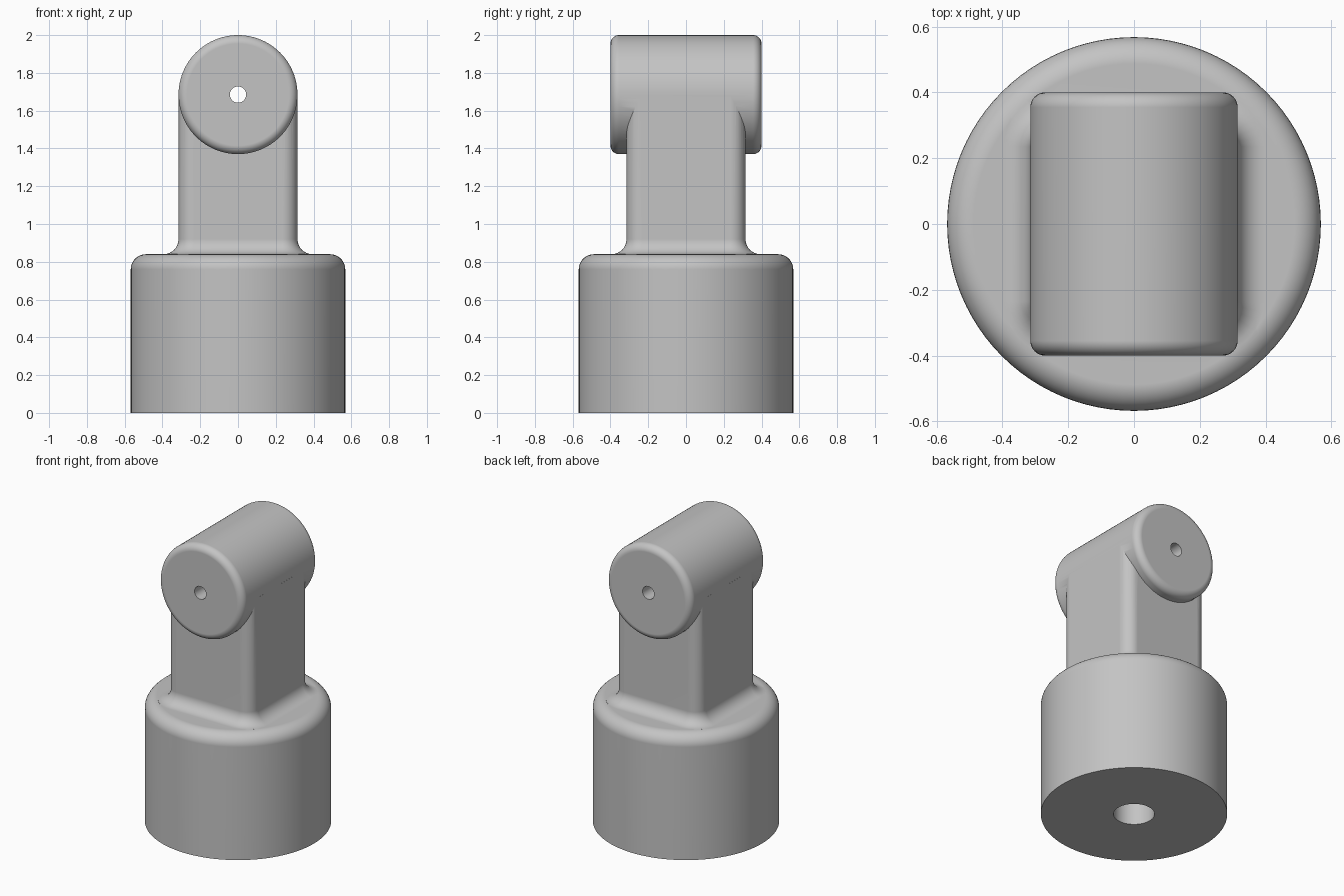
import bpy, bmesh
from math import sin, cos, pi
from mathutils import Matrix

cube = bpy.data.objects.get("Cube")
if cube:
    bpy.data.objects.remove(cube, do_unlink=True)

grey = bpy.data.materials.new("plain_grey")
grey.use_nodes = True
grey.diffuse_color = (0.55, 0.55, 0.55, 1)
grey.node_tree.nodes["Principled BSDF"].inputs["Base Color"].default_value = grey.diffuse_color

ROUND = 0.08       # shared fillet radius
POST = 0.315       # half width of the post and radius of the head
HEAD_Z = 2 - POST


def loft(name, rings, matrix=Matrix()):
    """Closed solid through equally sized rings of points."""
    bm = bmesh.new()
    loops = [[bm.verts.new(matrix @ Matrix.Translation(p).translation) for p in ring]
             for ring in rings]
    n = len(loops[0])
    for a, b in zip(loops, loops[1:]):
        for i in range(n):
            j = (i + 1) % n
            bm.faces.new((a[i], a[j], b[j], b[i]))
    bm.faces.new(loops[0])
    bm.faces.new(loops[-1])
    bmesh.ops.recalc_face_normals(bm, faces=bm.faces)
    mesh = bpy.data.meshes.new(name)
    bm.to_mesh(mesh)
    bm.free()
    mesh.materials.append(grey)
    obj = bpy.data.objects.new(name, mesh)
    bpy.context.collection.objects.link(obj)
    return obj


def turned(name, profile, matrix=Matrix(), steps=96):
    """Round solid from (radius, height) pairs."""
    return loft(name, [[(r * cos(2 * pi * i / steps), r * sin(2 * pi * i / steps), z)
                        for i in range(steps)] for r, z in profile], matrix)


def rounded_end(radius, z, fillet, sign=1, steps=8):
    """Quarter-round profile from the side wall to the end face."""
    angles = [pi / 2 * i / steps for i in range(steps + 1)]
    return [(radius - fillet * (1 - cos(a)), z - sign * fillet * (1 - sin(a))) for a in angles]


def rounded_square(half, corner, z, steps=8):
    ring = []
    for q in range(4):
        sx, sy = ((1, 1), (-1, 1), (-1, -1), (1, -1))[q]
        for i in range(steps + 1):
            a = pi / 2 * (q + i / steps)
            ring.append((sx * (half - corner) + corner * cos(a),
                         sy * (half - corner) + corner * sin(a), z))
    return ring


# Round base with a softened top rim
body = turned("mount_body", [(0.568, 0)] + rounded_end(0.568, 0.84, ROUND))

# Square post with rounded corners, flaring into the base
rings = [rounded_square(POST + ROUND, 2 * ROUND, 0.76)]
for i in range(9):
    a = pi / 2 * i / 8
    flare = ROUND * (1 - sin(a))
    rings.append(rounded_square(POST + flare, ROUND + flare, 0.84 + ROUND * (1 - cos(a))))
rings.append(rounded_square(POST, ROUND, HEAD_Z - 0.01))
post = loft("post", rings)

# Horizontal head, softened at both ends
sideways = Matrix.Translation((0, 0, HEAD_Z)) @ Matrix.Rotation(pi / 2, 4, "X")
end = rounded_end(POST, 0.4, 0.045)
head = turned("head", [(r, -z) for r, z in reversed(end)] + end, sideways)

# Holes: through the head, and up into the base
head_hole = turned("head_hole_cutter", [(0.043, -0.6), (0.043, 0.6)], sideways, 48)
base_hole = turned("base_hole_cutter", [(0.125, -0.2), (0.125, 0.6)], steps=64)

# Join the parts and drill the holes
bpy.context.view_layer.objects.active = body
for part, operation in ((post, "UNION"), (head, "UNION"),
                        (head_hole, "DIFFERENCE"), (base_hole, "DIFFERENCE")):
    part.hide_render = True
    mod = body.modifiers.new(part.name, "BOOLEAN")
    mod.operation = operation
    mod.solver = "EXACT"
    mod.object = part
    bpy.ops.object.modifier_apply(modifier=mod.name)
    bpy.data.objects.remove(part, do_unlink=True)

bpy.ops.object.select_all(action="DESELECT")
body.select_set(True)
bpy.ops.object.shade_smooth_by_angle(angle=pi / 6)
normals = body.modifiers.new("even_shading", "WEIGHTED_NORMAL")
normals.keep_sharp = True
